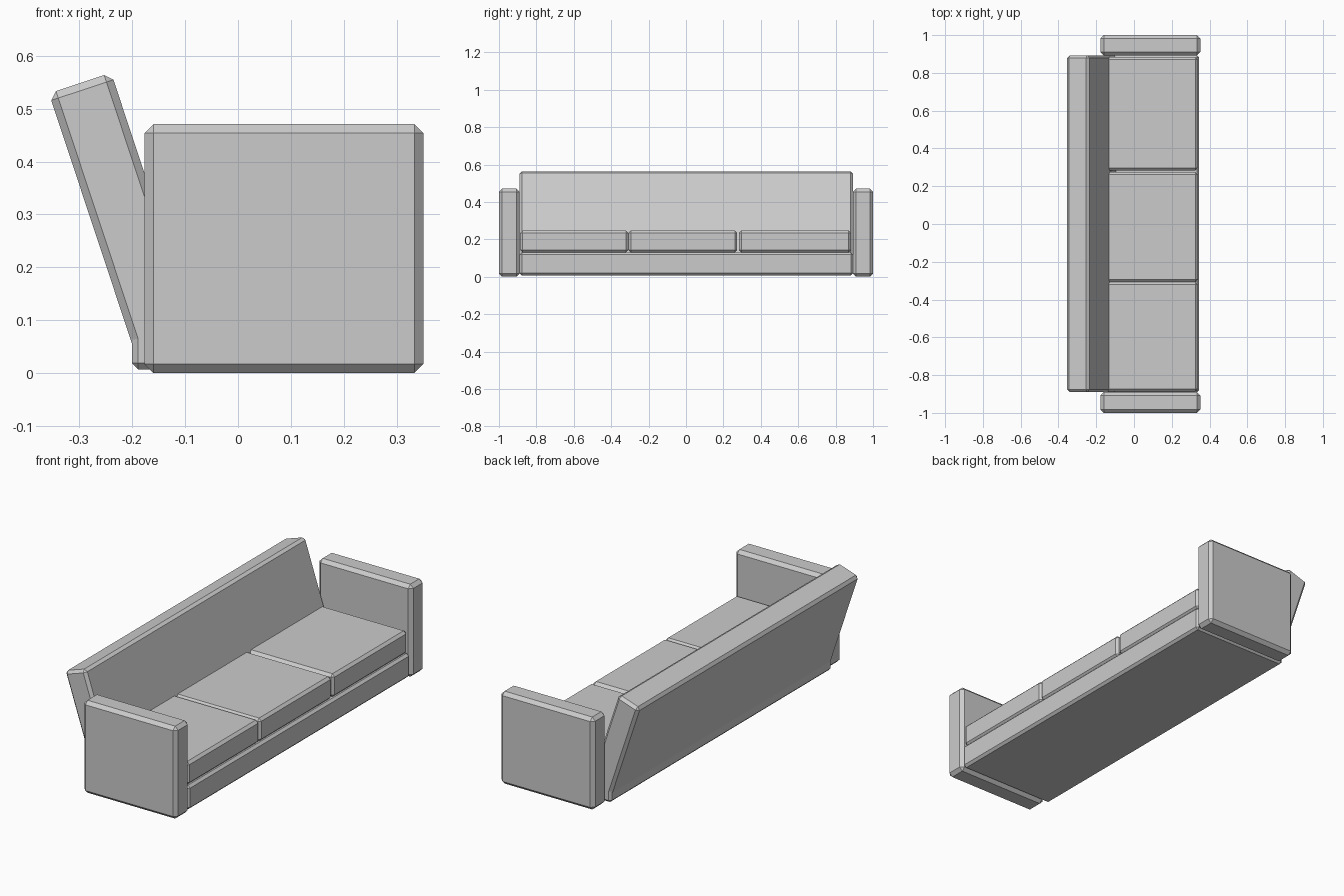
import bpy, bmesh, math
from mathutils import Vector, Matrix

if "Cube" in bpy.data.objects:
    bpy.data.objects.remove(bpy.data.objects["Cube"])


def chamfered_box(name, low, high, chamfer, tilt=0.0):
    """Box between two corners with flat chamfered edges, tilted about the y axis."""
    low, high = Vector(low), Vector(high)
    mesh = bpy.data.meshes.new(name)
    bm = bmesh.new()
    bmesh.ops.create_cube(bm, size=1)
    bmesh.ops.scale(bm, vec=high - low, verts=bm.verts)
    bmesh.ops.translate(bm, vec=(low + high) / 2, verts=bm.verts)
    bmesh.ops.bevel(bm, geom=bm.edges[:], offset=chamfer, offset_type='OFFSET',
                    segments=1, profile=0.5, affect='EDGES')
    bm.transform(Matrix.Rotation(tilt, 4, 'Y'))
    bm.to_mesh(mesh)
    bm.free()
    obj = bpy.data.objects.new(name, mesh)
    bpy.context.collection.objects.link(obj)
    return obj


# Low base between the arms
chamfered_box("base", (-0.201, -0.89, 0.007), (0.345, 0.893, 0.13), 0.012)

# Arms at both ends
for name, y0, y1 in (("left_arm", -1.0, -0.89), ("right_arm", 0.893, 1.0)):
    chamfered_box(name, (-0.177, y0, 0.0), (0.351, y1, 0.471), 0.017)

# Three loose seat cushions, tucked behind into the backrest
for i, (y0, y1) in enumerate(((-0.887, -0.308), (-0.308, 0.274), (0.283, 0.883))):
    chamfered_box(f"seat_cushion_{i + 1}", (-0.15, y0, 0.13), (0.338, y1, 0.247), 0.013)

# Backrest leaning backwards
chamfered_box("backrest", (-0.173, -0.89, 0.066), (-0.049, 0.893, 0.615), 0.014,
              tilt=-math.radians(18.35))
